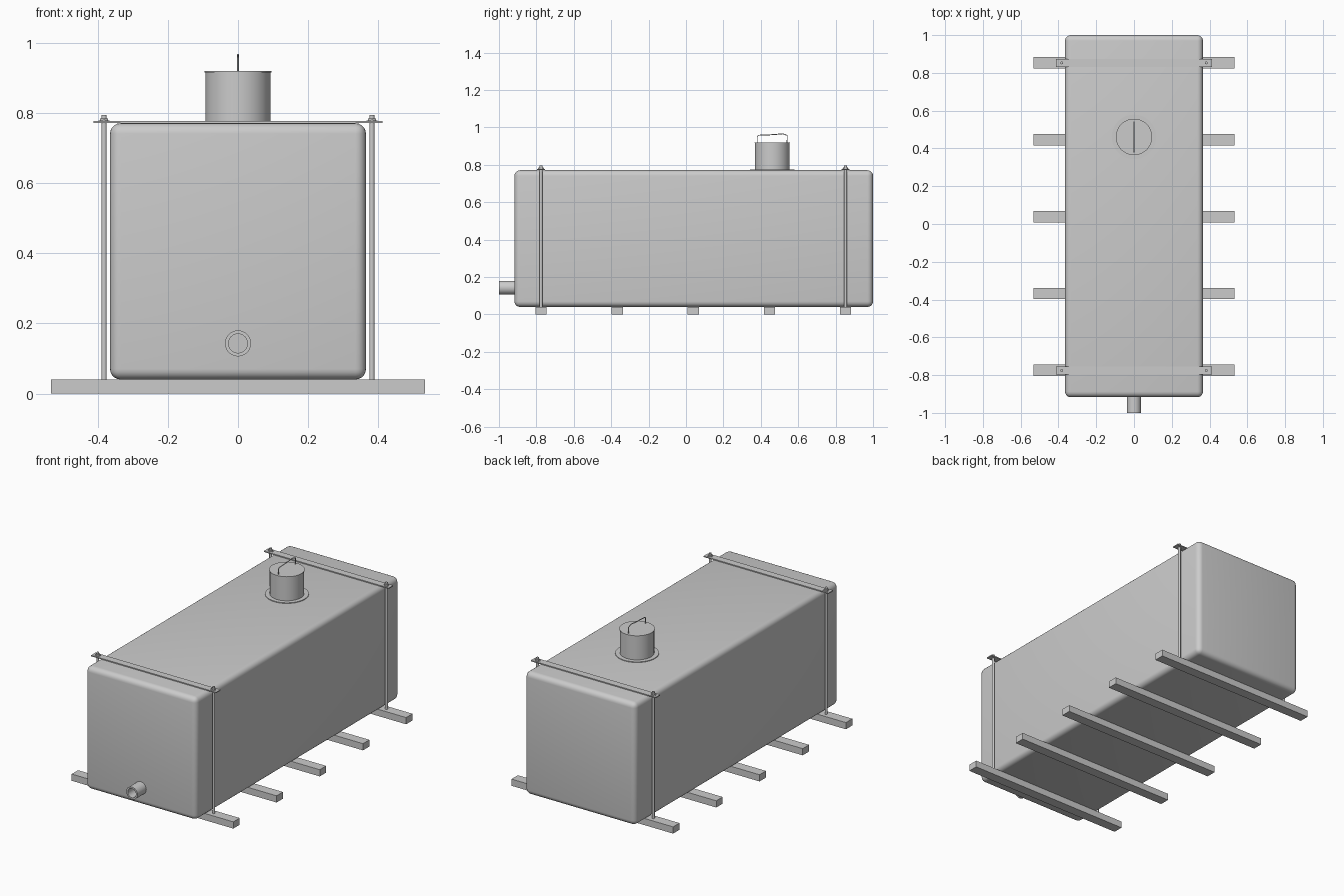
import bpy, math
from mathutils import Vector

if "Cube" in bpy.data.objects:
    bpy.data.objects.remove(bpy.data.objects["Cube"])


def smooth(o, angle=35):
    bpy.ops.object.select_all(action='DESELECT')
    o.select_set(True)
    bpy.context.view_layer.objects.active = o
    bpy.ops.object.shade_smooth_by_angle(angle=math.radians(angle))


def box(name, lo, hi, bevel=0.0, segments=5):
    lo, hi = Vector(lo), Vector(hi)
    bpy.ops.mesh.primitive_cube_add(size=1, location=(lo + hi) / 2)
    o = bpy.context.object
    o.name = name
    o.scale = hi - lo
    bpy.ops.object.transform_apply(location=False, rotation=False, scale=True)
    if bevel:
        m = o.modifiers.new("Bevel", 'BEVEL')
        m.width, m.segments = bevel, segments
        bpy.ops.object.modifier_apply(modifier=m.name)
        smooth(o)
    return o


def cyl(name, x, y, z0, z1, r, sides=48):
    bpy.ops.mesh.primitive_cylinder_add(vertices=sides, radius=r, depth=z1 - z0,
                                        location=(x, y, (z0 + z1) / 2))
    o = bpy.context.object
    o.name = name
    if sides > 8:
        smooth(o)
    return o


def lathe(name, profile, sides=48, location=(0, 0, 0), rotation=(0, 0, 0), closed=False):
    n = len(profile)
    verts = [(r * math.cos(a), r * math.sin(a), z)
             for a in (2 * math.pi * i / sides for i in range(sides)) for r, z in profile]
    faces = [(i * n + j, (i + 1) % sides * n + j,
              (i + 1) % sides * n + (j + 1) % n, i * n + (j + 1) % n)
             for i in range(sides) for j in range(n if closed else n - 1)]
    me = bpy.data.meshes.new(name)
    me.from_pydata(verts, [], faces)
    o = bpy.data.objects.new(name, me)
    bpy.context.collection.objects.link(o)
    o.location, o.rotation_euler = location, rotation
    smooth(o)
    return o


# Rounded tank body
box("tank_body", (-0.365, -0.917, 0.04), (0.365, 1.0, 0.771), 0.03)

# Support rails below the tank
rail_ys = [-0.775 + 0.407 * i for i in range(5)]
for i, y in enumerate(rail_ys):
    box(f"support_rail_{i + 1}", (-0.533, y - 0.03, 0), (0.533, y + 0.03, 0.04))

# Hold-down straps with threaded rods, washers and nuts
for end, y in (("front", rail_ys[0]), ("rear", rail_ys[-1])):
    box(f"{end}_strap", (-0.412, y - 0.021, 0.771), (0.412, y + 0.021, 0.777))
    for side, x in (("left", -0.382), ("right", 0.382)):
        cyl(f"{end}_{side}_rod", x, y, 0.03, 0.795, 0.0075, 20)
        cyl(f"{end}_{side}_washer", x, y, 0.777, 0.779, 0.016, 24)
        cyl(f"{end}_{side}_nut", x, y, 0.779, 0.785, 0.013, 6)

# Filler neck with flange and lid
ny = 0.461
cyl("neck_flange", 0, ny, 0.768, 0.775, 0.118, 64)
cyl("filler_neck", 0, ny, 0.77, 0.916, 0.093, 64)
cyl("neck_lid", 0, ny, 0.916, 0.92, 0.096, 64)

# Bent wire handle on the lid
points = [(-0.08, 0.918), (-0.08, 0.952), (-0.074, 0.958), (0.0, 0.961),
          (0.058, 0.966), (0.08, 0.957), (0.08, 0.918)]
cu = bpy.data.curves.new("lid_handle", 'CURVE')
cu.dimensions = '3D'
cu.bevel_depth, cu.bevel_resolution, cu.use_fill_caps = 0.0025, 2, True
sp = cu.splines.new('POLY')
sp.points.add(len(points) - 1)
for p, (dy, z) in zip(sp.points, points):
    p.co = (0, ny + dy, z, 1)
bpy.context.collection.objects.link(bpy.data.objects.new("lid_handle", cu))

# Hollow outlet pipe at the front, closed by the tank wall
lathe("outlet_pipe", [(0.027, 0), (0.037, 0), (0.037, 0.09), (0.027, 0.09)],
      location=(0, -1.0, 0.143), rotation=(-math.pi / 2, 0, 0), closed=True)
